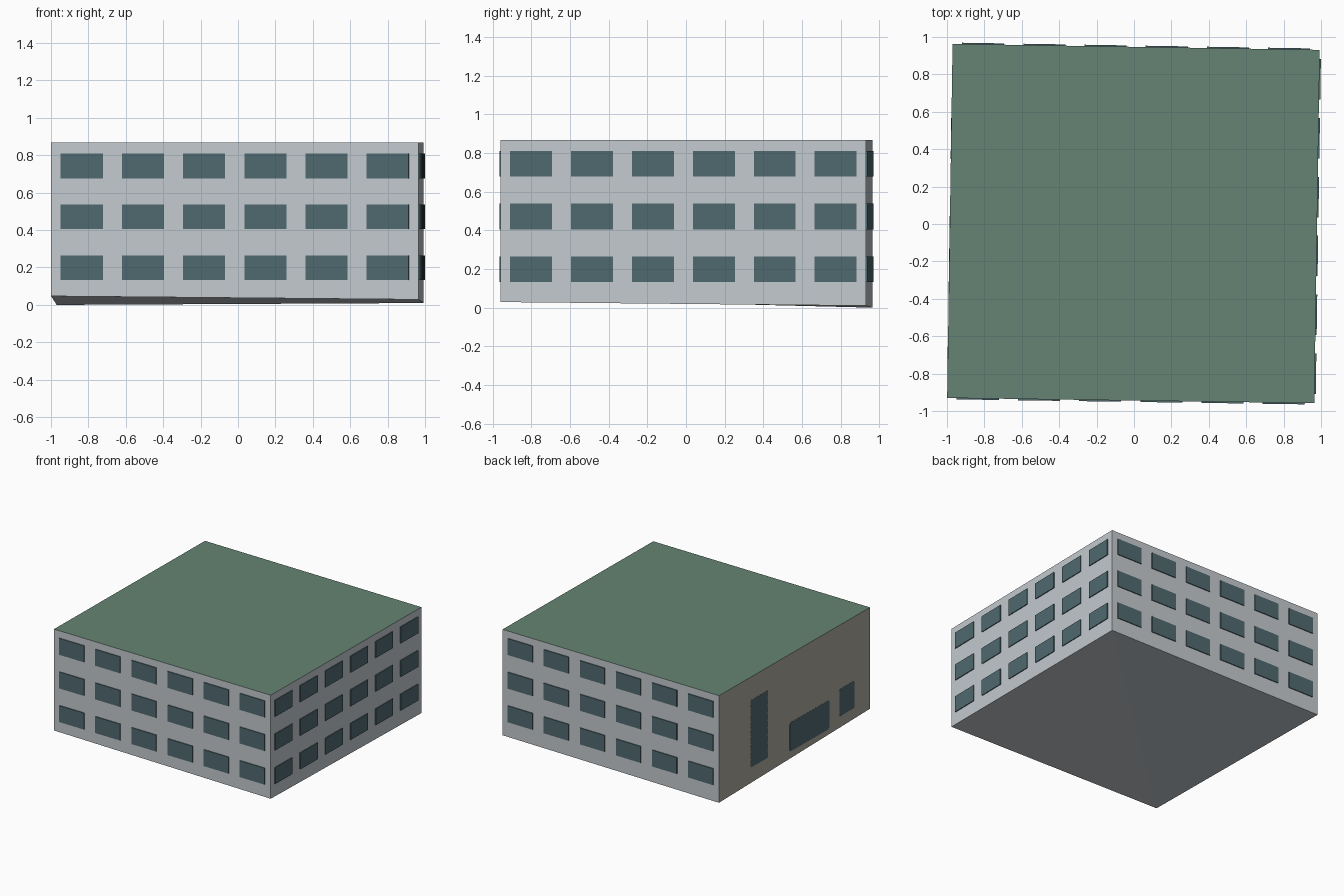
import bpy
import bmesh
from mathutils import Vector

if "Cube" in bpy.data.objects:
    bpy.data.objects.remove(bpy.data.objects["Cube"])


def material(name, rgb):
    m = bpy.data.materials.new(name)
    lin = [((c / 255 + 0.055) / 1.055) ** 2.4 for c in rgb]
    m.diffuse_color = (*lin, 1)
    m.use_nodes = True
    m.node_tree.nodes["Principled BSDF"].inputs["Base Color"].default_value = m.diffuse_color
    return m


WALL = material("pale grey wall", (196, 202, 207))
GLASS = material("blue grey glass", (80, 106, 112))
ROOF = material("green roof", (102, 132, 115))
SIDE = material("beige grey wall", (174, 170, 157))

TOP = 0.868
DEPTH = 0.007
# Footprint corners with the ground height under each one
FL = Vector((-0.999, -0.930, 0.047))
FR = Vector((0.964, -0.958, 0.029))
BR = Vector((0.993, 0.931, 0.010))
BL = Vector((-0.970, 0.963, 0.000))


def make_object(name, bm, mats):
    bmesh.ops.recalc_face_normals(bm, faces=bm.faces)
    me = bpy.data.meshes.new(name)
    bm.to_mesh(me)
    bm.free()
    for m in mats:
        me.materials.append(m)
    ob = bpy.data.objects.new(name, me)
    bpy.context.collection.objects.link(ob)
    return ob


def wall_frame(a, b):
    """Horizontal wall vector and outward normal of the wall from a to b."""
    along = Vector((b.x - a.x, b.y - a.y, 0))
    return along, Vector((along.y, -along.x, 0)).normalized()


def add_plate(bm, a, b, outline, depth):
    """Raise a plate on a wall; outline points are (fraction along, height)."""
    along, out = wall_frame(a, b)
    base = Vector((a.x, a.y, 0))
    pts = [base + along * t + Vector((0, 0, z)) for t, z in outline]
    back = [bm.verts.new(p - out * 0.004) for p in pts]
    front = [bm.verts.new(p + out * depth) for p in pts]
    bm.faces.new(front)
    bm.faces.new(back[::-1])
    n = len(pts)
    for i in range(n):
        j = (i + 1) % n
        bm.faces.new((back[i], back[j], front[j], front[i]))


# Building block: walls, roof and gently twisted floor
bm = bmesh.new()
corners = (FL, FR, BR, BL)
low = [bm.verts.new(c) for c in corners]
high = [bm.verts.new((c.x, c.y, TOP)) for c in corners]
for i in range(4):
    j = (i + 1) % 4
    face = bm.faces.new((low[i], low[j], high[j], high[i]))
    face.material_index = 2 if i == 3 else 0
bm.faces.new(high).material_index = 1
bm.faces.new((low[0], low[2], low[1]))
bm.faces.new((low[0], low[3], low[2]))
make_object("building_block", bm, [WALL, ROOF, SIDE])

# Window grids on the front, right and back walls
for name, a, b in (("front", FL, FR), ("right", FR, BR), ("back", BR, BL)):
    bm = bmesh.new()
    for row in range(3):
        z0 = 0.132 + row * 0.2725
        z1 = z0 + 0.133
        for bay in range(6):
            t0, t1 = (bay + 0.156) / 6, (bay + 0.844) / 6
            add_plate(bm, a, b, [(t0, z0), (t1, z0), (t1, z1), (t0, z1)], DEPTH)
    make_object(name + "_windows", bm, [GLASS])


def chamfered(t0, t1, z0, z1, c=0.012):
    ct = c / 1.9
    return [(t0 + ct, z0), (t1 - ct, z0), (t1, z0 + c), (t1, z1 - c),
            (t1 - ct, z1), (t0 + ct, z1), (t0, z1 - c), (t0, z0 + c)]


def scalloped(t0, t1, z0, z1, teeth=9, bite=0.005):
    step = (z1 - z0) / teeth
    right, left = [], []
    for i in range(teeth):
        z = z0 + i * step
        right += [(t1 - bite, z), (t1, z + 0.25 * step), (t1, z + 0.75 * step)]
        left += [(t0 + bite, z), (t0, z + 0.25 * step), (t0, z + 0.75 * step)]
    right.append((t1 - bite, z1))
    left.append((t0 + bite, z1))
    return right + left[::-1]


# Glazed openings on the plain left wall
for name, outline in (
        ("stairwell_window", scalloped(0.208, 0.325, 0.135, 0.68)),
        ("wide_window", chamfered(0.468, 0.73, 0.078, 0.312)),
        ("small_window", chamfered(0.798, 0.898, 0.128, 0.35))):
    bm = bmesh.new()
    add_plate(bm, BL, FL, outline, 0.001)
    make_object(name, bm, [GLASS])
